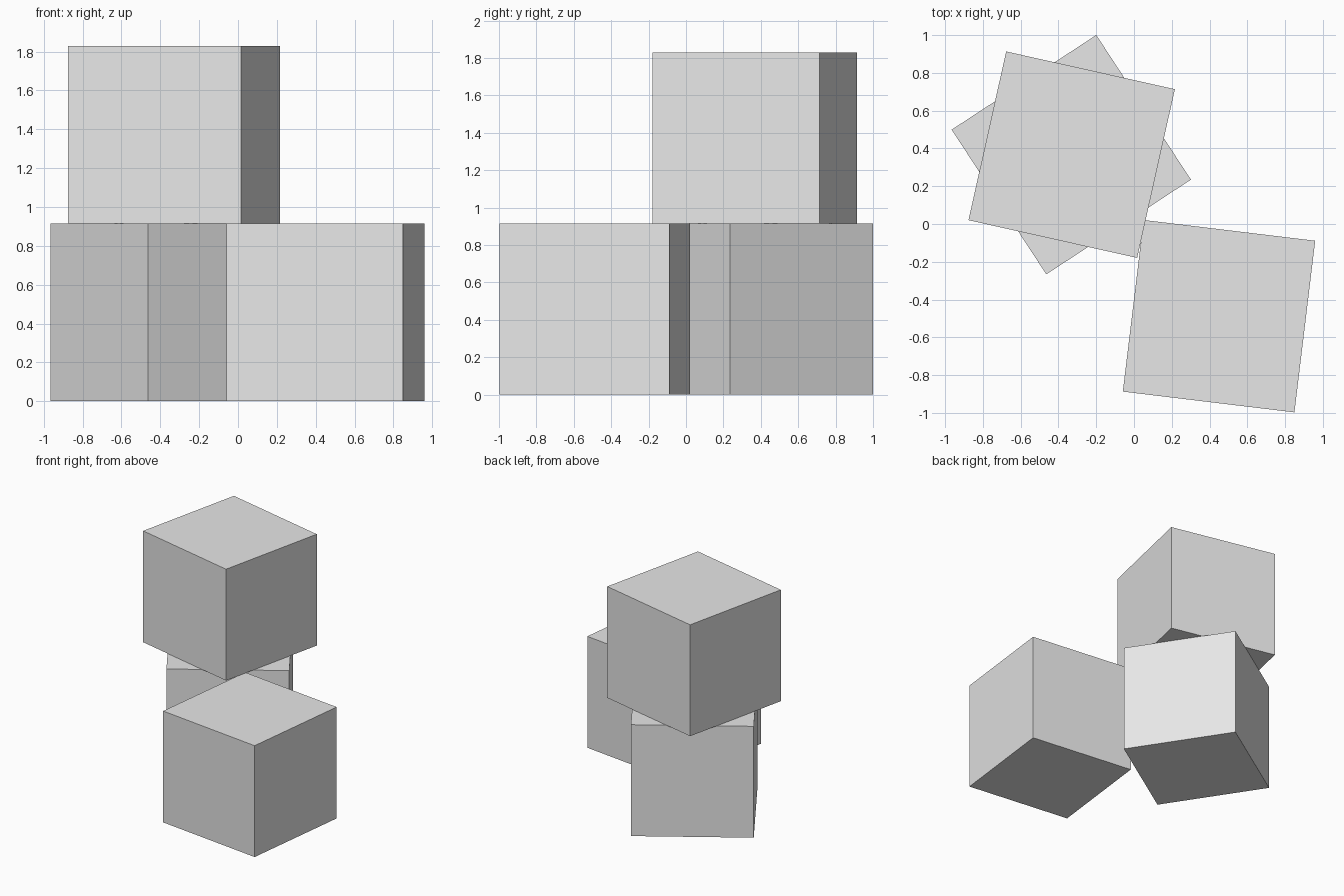
import bpy
from math import radians

# Clear the default cube
default = bpy.data.objects.get("Cube")
if default:
    bpy.data.objects.remove(default, do_unlink=True)

SIDE = 0.915

# Single plain grey
grey = bpy.data.materials.new("light_grey")
grey.use_nodes = True
colour = (0.8, 0.8, 0.8, 1.0)
grey.diffuse_color = colour
grey.node_tree.nodes["Principled BSDF"].inputs["Base Color"].default_value = colour


def add_block(name, x, y, base, turn):
    """Add a flat-sided cube resting at height base, turned about z."""
    bpy.ops.mesh.primitive_cube_add(
        size=SIDE,
        location=(x, y, base + SIDE / 2),
        rotation=(0, 0, radians(turn)),
    )
    block = bpy.context.object
    block.name = name
    block.data.materials.append(grey)


# Two blocks on the ground, one stacked on the rear block
add_block("front_block", 0.45, -0.488, 0, -6.9)
add_block("rear_block", -0.332, 0.367, 0, 33.2)
add_block("top_block", -0.33, 0.367, SIDE, -12.6)
